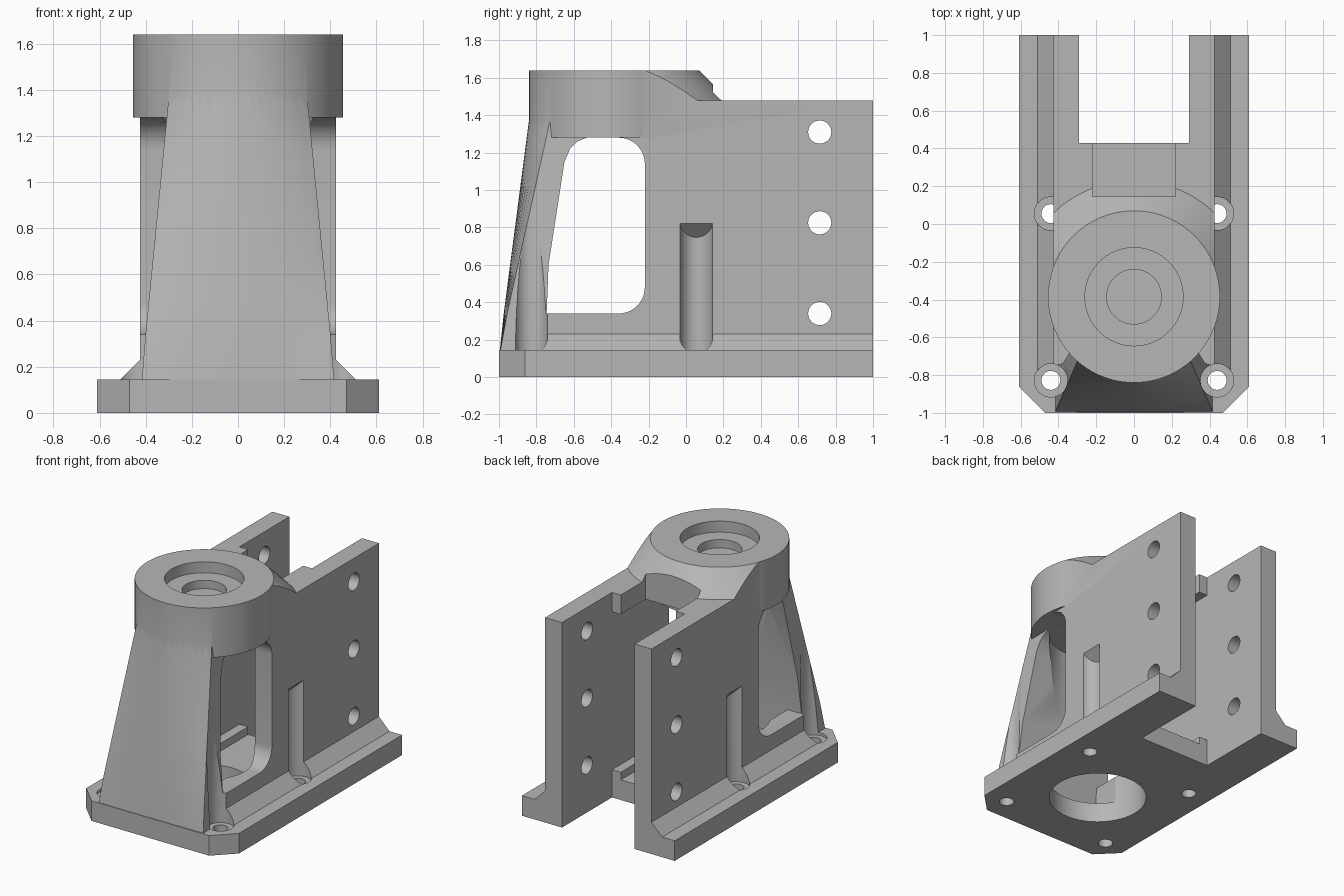
import bpy, bmesh
from math import sin, cos, radians, sqrt
from mathutils import Matrix

if "Cube" in bpy.data.objects:
    bpy.data.objects.remove(bpy.data.objects["Cube"], do_unlink=True)

AXIS_Y = -0.385      # centre line of the round head
grey = bpy.data.materials.new("plain grey")
grey.use_nodes = True
grey.diffuse_color = (0.47, 0.47, 0.47, 1)
grey.node_tree.nodes["Principled BSDF"].inputs["Base Color"].default_value = (0.47, 0.47, 0.47, 1)


def finish(bm, name):
    bmesh.ops.recalc_face_normals(bm, faces=bm.faces[:])
    mesh = bpy.data.meshes.new(name)
    bm.to_mesh(mesh)
    bm.free()
    mesh.materials.append(grey)
    obj = bpy.data.objects.new(name, mesh)
    bpy.context.collection.objects.link(obj)
    return obj


def loft(rings, name):
    """Closed solid through rings that have the same number of points."""
    bm = bmesh.new()
    loops = [[bm.verts.new(p) for p in ring] for ring in rings]
    n = len(loops[0])
    for a, b in zip(loops, loops[1:]):
        for i in range(n):
            j = (i + 1) % n
            bm.faces.new((a[i], a[j], b[j], b[i]))
    bm.faces.new(loops[0])
    bm.faces.new(loops[-1])
    return finish(bm, name)


def prism(points, axis, lo, hi, name):
    """Extrude a 2D outline along an axis."""
    place = {"x": lambda a, b, h: (h, a, b),
             "y": lambda a, b, h: (a, h, b),
             "z": lambda a, b, h: (a, b, h)}[axis]
    return loft([[place(a, b, h) for a, b in points] for h in (lo, hi)], name)


def box(x0, x1, y0, y1, z0, z1, name):
    return prism([(x0, y0), (x1, y0), (x1, y1), (x0, y1)], "z", z0, z1, name)


def disc(x, y, z0, z1, r0, r1, name, steps=64):
    """Vertical cylinder or cone."""
    bm = bmesh.new()
    bmesh.ops.create_cone(bm, cap_ends=True, segments=steps, radius1=r0, radius2=r1, depth=z1 - z0,
                          matrix=Matrix.Translation((x, y, (z0 + z1) / 2)))
    return finish(bm, name)


def combine(target, tool, operation):
    tool.hide_render = True
    mod = target.modifiers.new("cut", "BOOLEAN")
    mod.operation = operation
    mod.solver = "EXACT"
    mod.object = tool
    graph = bpy.context.evaluated_depsgraph_get()
    graph.update()
    mesh = bpy.data.meshes.new_from_object(target.evaluated_get(graph))
    target.modifiers.clear()
    target.data = mesh
    bpy.data.objects.remove(tool, do_unlink=True)


def arc(cx, cy, r, start, end, steps=10):
    angles = [radians(start + (end - start) * i / steps) for i in range(steps + 1)]
    return [(cx + r * cos(a), cy + r * sin(a)) for a in angles]


# Base plate with chamfered front corners and rear slot
half = [(0.47, -1), (0.61, -0.86), (0.61, 1), (0.29, 1), (0.29, 0.43)]
body = prism(half + [(-x, y) for x, y in reversed(half)], "z", 0, 0.145, "bracket_body")

# Round head with a conical shoulder behind it
head = disc(0, AXIS_Y, 1.28, 1.64, 0.455, 0.455, "head", 96)
shoulder = disc(0, AXIS_Y, 1.48, 1.64, 0.615, 0.455, "shoulder", 96)
combine(shoulder, box(-0.425, 0.425, AXIS_Y, 1, 1, 2, "shoulder_limit"), "INTERSECT")
combine(shoulder, box(-0.22, 0.22, 0.145, 1, 1, 2, "shoulder_notch"), "DIFFERENCE")

# Tapered front plate, flat at the foot and round where it meets the head
sections = []
for z, inner in ((0.1, -0.75), (0.34, -0.745), (0.6, -0.735), (1.15, -0.65),
                 (1.22, -0.62), (1.26, -0.58), (1.28, -0.53), (1.37, -0.53)):
    t = max(0, (z - 0.145) / 1.225)
    w = 0.42 - 0.12 * t
    ring = []
    for i in range(17):
        u = i / 8 - 1
        sag = (0.455 - sqrt(0.455 ** 2 - (0.3 * u) ** 2)) * t
        ring.append((w * u, -1 + 0.16 * t + sag, z))
    sections.append(ring + [(w, inner, z), (-w, inner, z)])
front_plate = loft(sections, "front_plate")

# Ceiling between the walls
ceiling = box(-0.3, 0.3, -0.3, 0.145, 1.34, 1.48, "ceiling")
parts = [front_plate, ceiling]

# Side walls with rounded window, foot chamfers, inner ribs
window = arc(-0.36, 1.14, 0.14, 90, 0) + arc(-0.36, 0.48, 0.14, 0, -90)
wall = [(-0.8, 0.02), (1, 0.02), (1, 1.48), (-0.3, 1.48), (-0.36, 1.3)] + window + [(-0.8, 0.34)]
foot = [(0.35, 0.1), (0.51, 0.1), (0.51, 0.145), (0.425, 0.23), (0.35, 0.23)]
for s in (1, -1):
    parts.append(prism(wall, "x", s * 0.29, s * 0.425, "side_wall"))
    parts.append(prism([(s * x, z) for x, z in foot], "y", -0.8, 1, "foot_chamfer"))
    for z0, z1 in ((0.05, 0.2), (1.34, 1.48)):
        x0, x1 = sorted((s * 0.22, s * 0.3))
        parts.append(box(x0, x1, -0.1, 0.43, z0, z1, "inner_rib"))
for part in parts + [head, shoulder]:
    combine(body, part, "UNION")

# Blind stepped bore in the head, large hole in the floor
for z0, z1, r in ((1.56, 1.7, 0.26), (1.5, 1.6, 0.145), (-0.1, 1.28, 0.33)):
    combine(body, disc(0, AXIS_Y, z0, z1, r, r, "bore"), "DIFFERENCE")

# Screw recesses and screw holes in the base
for s in (1, -1):
    for y, top in ((0.055, 0.82), (-0.828, 1.0)):
        recess = disc(s * 0.44, y, 0.125, top, 0.088, 0.088, "screw_recess", 40)
        for v in recess.data.vertices:
            if v.co.z > 0.5:
                v.co.z += abs(v.co.x) - 0.425
        combine(body, recess, "DIFFERENCE")
        combine(body, disc(s * 0.44, y, -0.1, 0.3, 0.05, 0.05, "screw_hole", 32), "DIFFERENCE")

# Cross holes through both walls
for z in (0.34, 0.825, 1.31):
    hole = prism(arc(0.715, z, 0.062, 0, 348.75, 31), "x", -0.7, 0.7, "cross_hole")
    combine(body, hole, "DIFFERENCE")

bpy.ops.object.select_all(action="DESELECT")
body.select_set(True)
bpy.context.view_layer.objects.active = body
bpy.ops.object.shade_smooth_by_angle(angle=radians(25))
